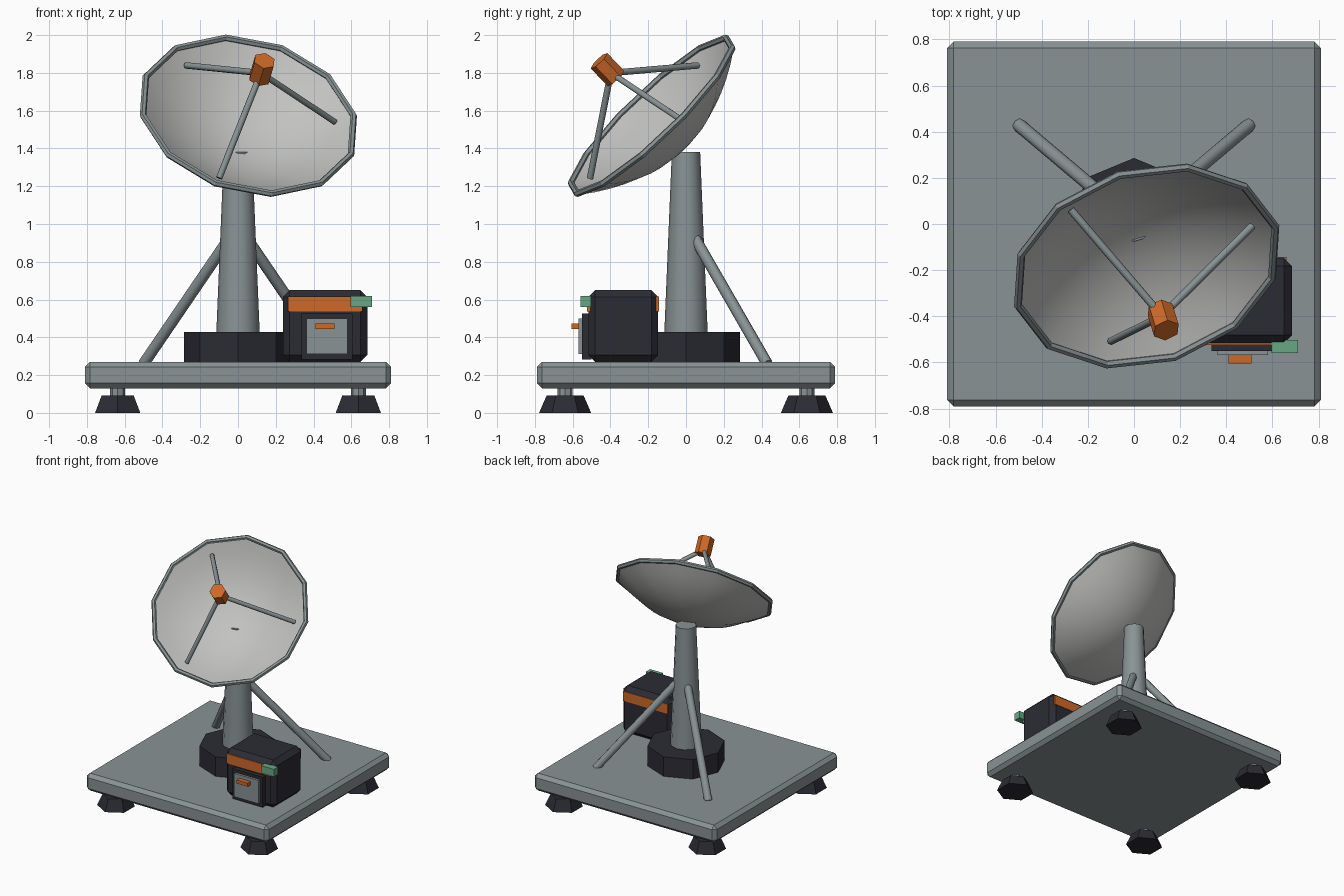
import bpy, bmesh, math
from mathutils import Vector, Matrix

cube = bpy.data.objects.get("Cube")
if cube:
    bpy.data.objects.remove(cube, do_unlink=True)


def material(name, r, g, b):
    m = bpy.data.materials.new(name)
    m.use_nodes = True
    m.diffuse_color = (r, g, b, 1)
    m.node_tree.nodes["Principled BSDF"].inputs["Base Color"].default_value = (r, g, b, 1)
    return m


STEEL = material("steel_grey", 0.25, 0.29, 0.30)
PALE = material("pale_grey", 0.54, 0.54, 0.53)
DARK = material("dark_charcoal", 0.024, 0.024, 0.034)
ORANGE = material("orange", 0.62, 0.14, 0.02)
GREEN = material("muted_green", 0.14, 0.39, 0.23)


def finish(bm, name, mat, matrix=None, smooth=None):
    """Turn a bmesh into a named, single-colour object."""
    if matrix:
        bm.transform(matrix)
    bmesh.ops.recalc_face_normals(bm, faces=bm.faces)
    mesh = bpy.data.meshes.new(name)
    bm.to_mesh(mesh)
    bm.free()
    mesh.materials.append(mat)
    ob = bpy.data.objects.new(name, mesh)
    bpy.context.collection.objects.link(ob)
    if smooth:
        bpy.ops.object.select_all(action="DESELECT")
        ob.select_set(True)
        bpy.context.view_layer.objects.active = ob
        bpy.ops.object.shade_smooth_by_angle(angle=math.radians(smooth))
    return ob


def box(name, mat, x, y, z, bevel=0):
    """Box given by its (min, max) on each axis, with chamfered edges."""
    bm = bmesh.new()
    bmesh.ops.create_cube(bm, size=1)
    for v in bm.verts:
        v.co = [(a + b) / 2 + c * (b - a) for c, (a, b) in zip(v.co, (x, y, z))]
    if bevel:
        bmesh.ops.bevel(bm, geom=bm.edges[:], offset=bevel, segments=1, affect="EDGES")
    return finish(bm, name, mat)


def rod(name, mat, start, end, r1, r2=None, sides=8, smooth=None):
    """Cylinder or cone between two points."""
    start, end = Vector(start), Vector(end)
    axis = end - start
    bm = bmesh.new()
    bmesh.ops.create_cone(bm, cap_ends=True, segments=sides, radius1=r1,
                          radius2=r1 if r2 is None else r2, depth=axis.length)
    turn = Vector((0, 0, 1)).rotation_difference(axis).to_matrix().to_4x4()
    return finish(bm, name, mat, Matrix.Translation((start + end) / 2) @ turn, smooth)


# Platform and its four feet
box("platform", STEEL, (-0.81, 0.81), (-0.79, 0.79), (0.13, 0.27), 0.027)
for sx, side in ((-1, "right"), (1, "left")):
    for sy, end in ((-1, "front"), (1, "back")):
        x, y = 0.637 * sx, 0.64 * sy
        rod(f"foot_{end}_{side}", DARK, (x, y, 0), (x, y, 0.092), 0.138, 0.098, 6)
        rod(f"foot_stem_{end}_{side}", STEEL, (x, y, 0.08), (x, y, 0.14), 0.04)

# Pedestal, mast and rear braces
rod("pedestal", DARK, (0, 0, 0.26), (0, 0, 0.427), 0.286)
rod("mast", STEEL, (0, 0, 0.3), (0, 0, 1.38), 0.12, 0.075, 12, 40)
for sx, side in ((-1, "right"), (1, "left")):
    rod(f"brace_{side}", STEEL, (0.5 * sx, 0.43, 0.26), (0.05 * sx, 0.05, 0.92), 0.03, smooth=50)

# Dish: twelve-sided bowl, tilted and turned
R, DEPTH, SIDES = 0.583, 0.228, 12
aim = (Matrix.Translation((0.055, -0.182, 1.573)) @ Matrix.Rotation(math.radians(17), 4, "Z")
       @ Matrix.Rotation(math.radians(45), 4, "X"))


def spin_profile(points, closed=False):
    bm = bmesh.new()
    verts = [bm.verts.new((r, 0, z)) for r, z in points]
    pairs = list(zip(verts, verts[1:])) + ([(verts[-1], verts[0])] if closed else [])
    edges = [bm.edges.new(p) for p in pairs]
    bmesh.ops.spin(bm, geom=verts + edges, axis=(0, 0, 1), cent=(0, 0, 0),
                   angle=math.tau, steps=SIDES, use_merge=True)
    bmesh.ops.remove_doubles(bm, verts=bm.verts, dist=0.0005)
    return bm


STEPS = 8
inner = [(R * i / STEPS, DEPTH * ((i / STEPS) ** 2 - 1)) for i in range(STEPS + 1)]
outer = [(r, z - 0.01) for r, z in reversed(inner)]
finish(spin_profile(inner + outer), "dish", PALE, aim, 50)

# Rim tube around the edge of the dish
rim = [(R + 0.018 * math.cos(a), 0.018 * math.sin(a)) for a in (i * math.tau / 6 for i in range(6))]
finish(spin_profile(rim, True), "dish_rim", STEEL, aim)

# Feed horn on three arms
rod("feed_horn", ORANGE, aim @ Vector((0, 0, 0.28)), aim @ Vector((0, 0, 0.412)), 0.06, sides=6)
for i in range(3):
    a = i * math.tau / 3
    foot = aim @ Vector((0.487 * math.cos(a), 0.487 * math.sin(a), -0.045))
    rod(f"feed_arm_{i + 1}", STEEL, foot, aim @ Vector((0, 0, 0.32)), 0.017, smooth=50)

# Equipment cabinet with door, handle, stripe and side lamp
box("cabinet", DARK, (0.237, 0.685), (-0.517, -0.147), (0.27, 0.65), 0.036)
box("cabinet_stripe", ORANGE, (0.265, 0.66), (-0.524, -0.142), (0.538, 0.615))
box("door_frame", DARK, (0.335, 0.605), (-0.55, -0.5), (0.283, 0.525))
box("door_panel", STEEL, (0.362, 0.58), (-0.568, -0.54), (0.312, 0.5))
box("door_handle", ORANGE, (0.41, 0.51), (-0.605, -0.56), (0.445, 0.473))
box("lamp", GREEN, (0.595, 0.71), (-0.558, -0.503), (0.56, 0.62))
